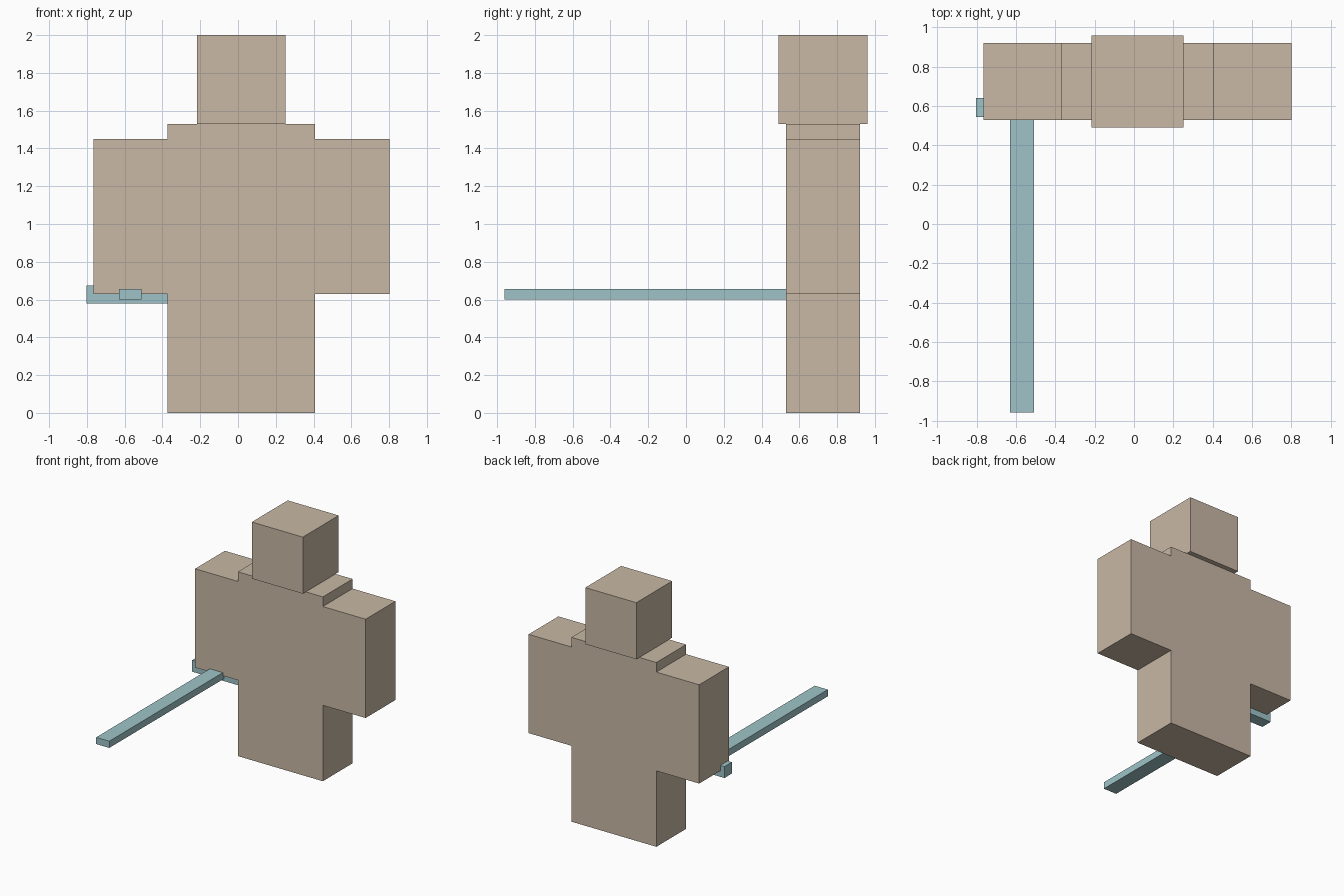
import bpy

if "Cube" in bpy.data.objects:
    bpy.data.objects.remove(bpy.data.objects["Cube"])


def material(name, rgb):
    m = bpy.data.materials.new(name)
    m.diffuse_color = (*rgb, 1)
    m.use_nodes = True
    m.node_tree.nodes["Principled BSDF"].inputs["Base Color"].default_value = m.diffuse_color
    return m


def box(name, x, y, z, mat):
    """Box spanning the given (min, max) range on each axis."""
    spans = (x, y, z)
    bpy.ops.mesh.primitive_cube_add(size=1)
    ob = bpy.context.object
    ob.name = name
    ob.location = [(a + b) / 2 for a, b in spans]
    ob.scale = [b - a for a, b in spans]
    bpy.ops.object.transform_apply(location=True, rotation=False, scale=True)
    ob.data.materials.append(mat)
    return ob


tan = material("tan", (0.578, 0.479, 0.376))
teal = material("pale_teal", (0.342, 0.55, 0.58))

# Figure: torso and legs in one block, head, and an arm on each side
CX = 0.018
depth = (0.53, 0.92)
box("body", (CX - 0.39, CX + 0.39), depth, (0, 1.53), tan)
box("head", (CX - 0.234, CX + 0.234), (0.49, 0.96), (1.53, 2.0), tan)
for side, name in ((-1, "right_arm"), (1, "left_arm")):
    xs = sorted((CX + side * 0.39, CX + side * 0.783))
    box(name, xs, depth, (0.63, 1.45), tan)

# Sword: crossguard under the hand and a long blade pointing forward
SX = -0.57
box("sword_guard", (SX - 0.233, SX + 0.233), (0.545, 0.642), (0.58, 0.675), teal)
box("sword_blade", (SX - 0.06, SX + 0.06), (-0.96, 0.545), (0.60, 0.656), teal)
